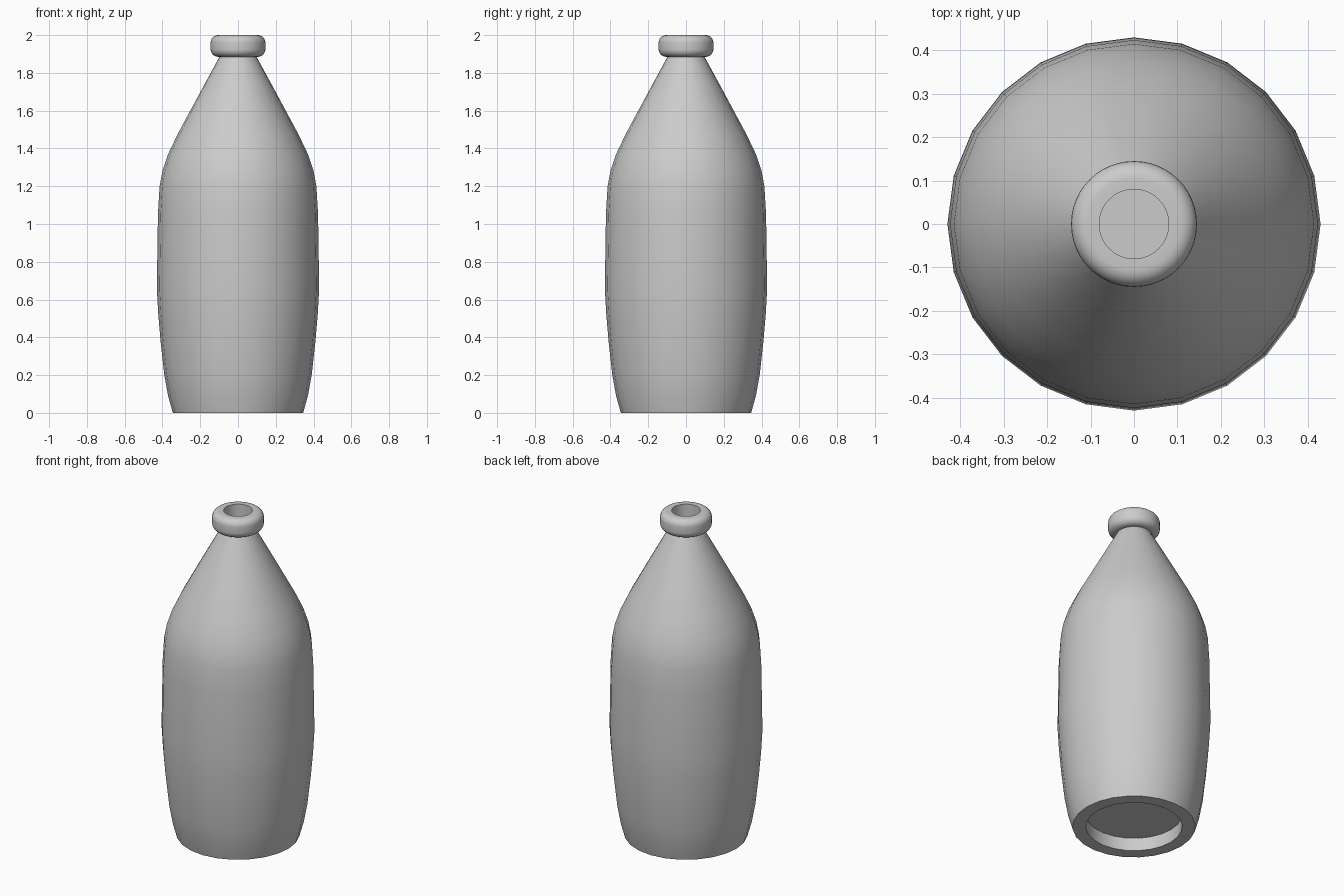
import bpy
import bmesh
import math
from mathutils import Matrix, Vector

cube = bpy.data.objects.get("Cube")
if cube:
    bpy.data.objects.remove(cube, do_unlink=True)

# Single plain grey
grey = bpy.data.materials.new("plain grey")
grey.use_nodes = True
colour = (0.6, 0.6, 0.6, 1)
grey.diffuse_color = colour
grey.node_tree.nodes["Principled BSDF"].inputs["Base Color"].default_value = colour


def lathe(name, profile, sides):
    """Revolve (radius, height) points about z, smooth with sharp rims kept."""
    bm = bmesh.new()
    verts = [bm.verts.new((r, 0, z)) for r, z in profile]
    edges = [bm.edges.new(pair) for pair in zip(verts, verts[1:])]
    bmesh.ops.spin(bm, geom=verts + edges, cent=(0, 0, 0), axis=(0, 0, 1),
                   angle=math.tau, steps=sides, use_duplicate=False)
    bmesh.ops.remove_doubles(bm, verts=bm.verts, dist=0.0005)
    bmesh.ops.recalc_face_normals(bm, faces=bm.faces)
    mesh = bpy.data.meshes.new(name)
    bm.to_mesh(mesh)
    bm.free()
    mesh.materials.append(grey)
    obj = bpy.data.objects.new(name, mesh)
    bpy.context.collection.objects.link(obj)
    bpy.ops.object.select_all(action="DESELECT")
    obj.select_set(True)
    bpy.context.view_layer.objects.active = obj
    bpy.ops.object.shade_smooth_by_angle(angle=math.radians(35))
    return obj


def arc(r, z, radius, start, end, steps=6):
    """Points of a rounded corner, angles in degrees."""
    angles = [math.radians(start + (end - start) * i / steps) for i in range(steps + 1)]
    return [(r + radius * math.cos(a), z + radius * math.sin(a)) for a in angles]


# Bottle body, with a recessed base and a tapering shoulder
lathe("bottle_body", [
    (0, 0.08), (0.27, 0.08), (0.27, 0), (0.345, 0),
    (0.37, 0.09), (0.39, 0.2), (0.41, 0.38), (0.422, 0.52), (0.43, 0.66),
    (0.426, 0.9), (0.424, 1.05), (0.415, 1.2), (0.4, 1.28), (0.37, 1.37),
    (0.32, 1.475), (0.25, 1.605), (0.18, 1.735), (0.12, 1.845), (0.095, 1.89),
    (0, 1.89)], 24)

# Rounded lip around the open mouth
lathe("bottle_lip",
      [(0, 1.88), (0.08, 1.88), (0.08, 2.0)]
      + arc(0.105, 1.96, 0.04, 90, 0)
      + arc(0.105, 1.925, 0.04, 0, -90)
      + [(0.085, 1.885)], 48)
